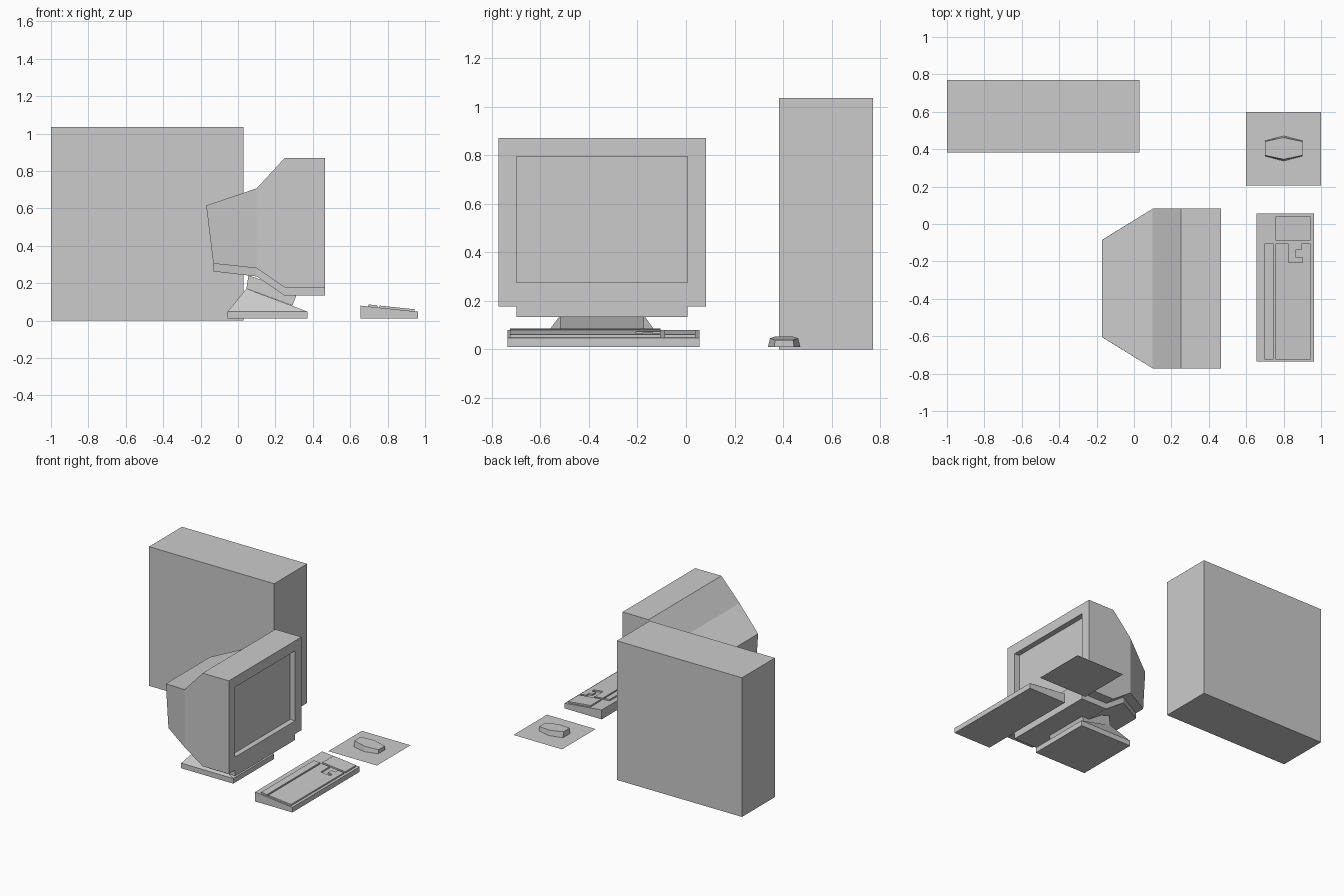
import bpy, bmesh

if "Cube" in bpy.data.objects:
    bpy.data.objects.remove(bpy.data.objects["Cube"])

YC = -0.345  # centre line of the monitor


def loft(name, rings, caps=True):
    """Join equal-length rings of points with flat faces, capping both ends."""
    bm = bmesh.new()
    loops = [[bm.verts.new(p) for p in ring] for ring in rings]
    n = len(rings[0])
    for a, b in zip(loops, loops[1:]):
        for i in range(n):
            j = (i + 1) % n
            bm.faces.new((a[i], a[j], b[j], b[i]))
    if caps:
        bm.faces.new(loops[0][::-1])
        bm.faces.new(loops[-1])
    bmesh.ops.remove_doubles(bm, verts=bm.verts[:], dist=1e-5)
    bmesh.ops.recalc_face_normals(bm, faces=bm.faces[:])
    mesh = bpy.data.meshes.new(name)
    bm.to_mesh(mesh)
    bm.free()
    obj = bpy.data.objects.new(name, mesh)
    bpy.context.collection.objects.link(obj)
    return obj


def rect(x0, x1, y0, y1, z):
    return [(x0, y0, z), (x1, y0, z), (x1, y1, z), (x0, y1, z)]


def station(xt, zt, ht, xb, zb, hb):
    """Cross-section across y: top and bottom edges with their half widths."""
    return [(xt, YC - ht, zt), (xt, YC + ht, zt),
            (xb, YC + hb, zb), (xb, YC - hb, zb)]


def upright(x, zt, zb, h):
    return station(x, zt, h, x, zb, h)


# Computer tower
loft("tower_case", [rect(-1, 0.03, 0.383, 0.77, 0), rect(-1, 0.03, 0.383, 0.77, 1.035)])

# Monitor shell, running from the back to the recessed screen
loft("monitor_shell", [
    station(-0.17, 0.615, 0.26, -0.132, 0.305, 0.284),
    upright(0.10, 0.707, 0.28, 0.427),
    upright(0.25, 0.87, 0.177, 0.427),
    upright(0.465, 0.87, 0.177, 0.427),
    upright(0.465, 0.795, 0.275, 0.352),
    upright(0.425, 0.795, 0.275, 0.352),
])

# Narrower strip under the monitor
loft("monitor_underside", [
    upright(-0.132, 0.305, 0.263, 0.21),
    upright(0.10, 0.28, 0.236, 0.352),
    upright(0.25, 0.177, 0.133, 0.352),
    upright(0.465, 0.177, 0.133, 0.352),
])

# Tilted neck and ridged foot
loft("monitor_neck", [
    station(0.056, 0.242, 0.15, 0.045, 0.171, 0.15),
    station(0.318, 0.15, 0.173, 0.291, 0.08, 0.173),
])
foot = (-0.056, 0.372, YC - 0.242, YC + 0.238)
loft("monitor_foot", [
    rect(*foot, 0.01),
    rect(*foot, 0.048),
    rect(0.045, 0.045, YC - 0.15, YC + 0.15, 0.171),
])


# Keyboard with a sloping top and raised key blocks
def key_slope(x):
    return 0.08 - 0.105 * (x - 0.655)


board = rect(0.655, 0.962, -0.735, 0.055, 0.01)
loft("keyboard_body", [board, [(x, y, key_slope(x)) for x, y, z in board]])


def key_block(name, outline):
    loft(name, [[(x, y, key_slope(x) + dz) for x, y in outline] for dz in (0, 0.011)])


def box_outline(x0, x1, y0, y1):
    return [(x0, y0), (x1, y0), (x1, y1), (x0, y1)]


key_block("function_keys", box_outline(0.698, 0.746, -0.725, -0.104))
key_block("number_keys", box_outline(0.757, 0.944, -0.088, 0.04))
key_block("main_keys", [
    (0.757, -0.725), (0.944, -0.725), (0.944, -0.104), (0.896, -0.104),
    (0.896, -0.136), (0.864, -0.136), (0.864, -0.179), (0.901, -0.179),
    (0.901, -0.206), (0.826, -0.206), (0.826, -0.104), (0.757, -0.104),
])

# Flat mouse pad
pad = bpy.data.meshes.new("mouse_pad")
pad.from_pydata(rect(0.6, 1.0, 0.205, 0.6, 0.01), [], [(0, 1, 2, 3)])
bpy.context.collection.objects.link(bpy.data.objects.new("mouse_pad", pad))


# Six-sided mouse
def mouse_ring(end, mid, z_back, z_mid, z_front):
    y = 0.404
    return [(0.70, y - end, z_back), (0.80, y - mid, z_mid), (0.90, y - end, z_front),
            (0.90, y + end, z_front), (0.80, y + mid, z_mid), (0.70, y + end, z_back)]


loft("mouse", [mouse_ring(0.041, 0.067, 0.01, 0.01, 0.01),
               mouse_ring(0.037, 0.058, 0.053, 0.046, 0.039)])
